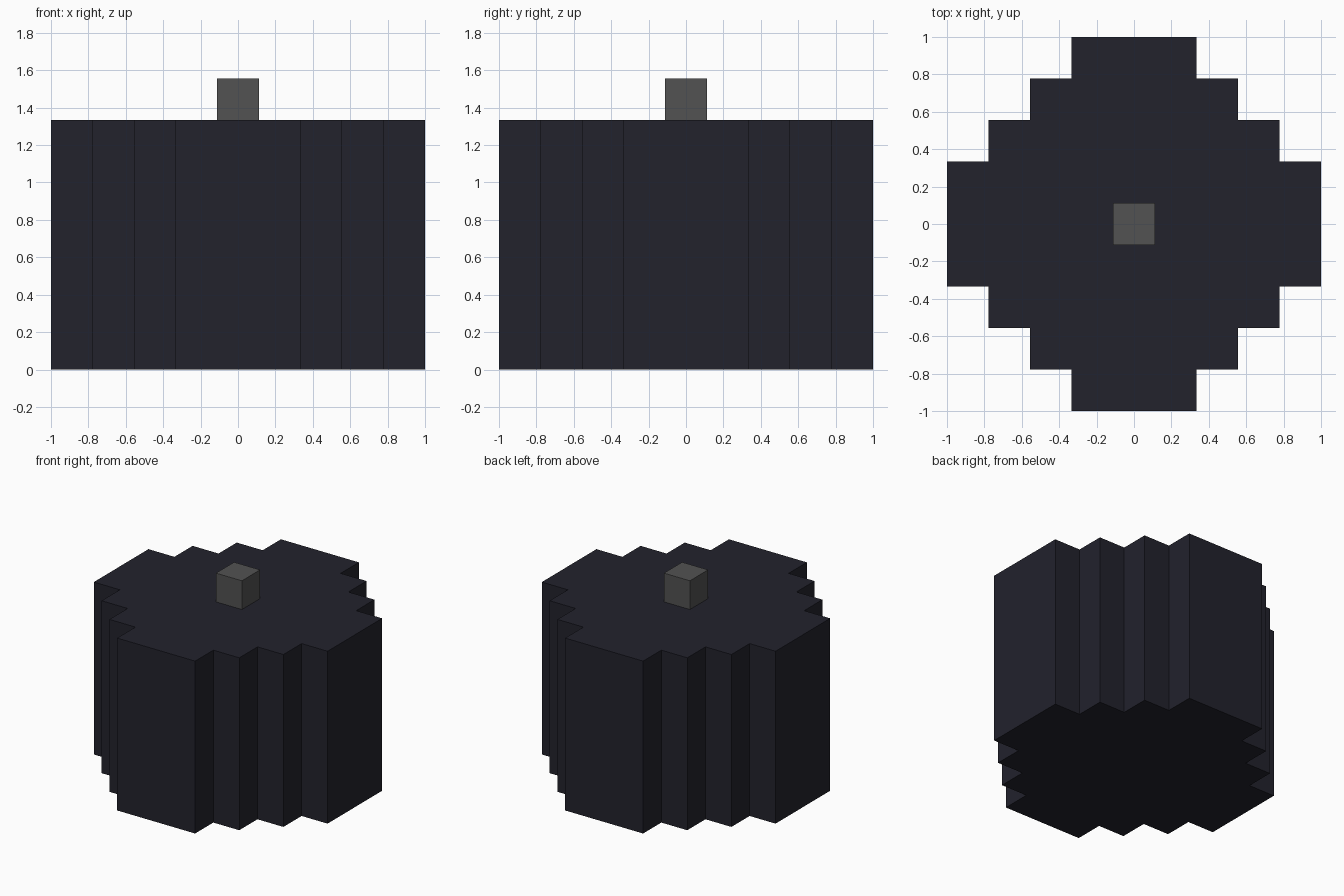
import bpy
import bmesh
from mathutils import Matrix, Vector

cube = bpy.data.objects.get("Cube")
if cube:
    bpy.data.objects.remove(cube, do_unlink=True)

UNIT = 1 / 9  # size of one block step
BODY_HEIGHT = 12 * UNIT


def make_material(name, color):
    mat = bpy.data.materials.new(name)
    mat.use_nodes = True
    mat.diffuse_color = color
    mat.node_tree.nodes["Principled BSDF"].inputs["Base Color"].default_value = color
    return mat


def make_prism(name, outline, bottom, height, mat):
    """Extrude a flat counter-clockwise outline straight up."""
    bm = bmesh.new()
    base = bm.faces.new([bm.verts.new((p.x, p.y, bottom)) for p in outline])
    result = bmesh.ops.extrude_face_region(bm, geom=[base], use_keep_orig=True)
    top = [v for v in result["geom"] if isinstance(v, bmesh.types.BMVert)]
    bmesh.ops.translate(bm, verts=top, vec=(0, 0, height))
    bmesh.ops.recalc_face_normals(bm, faces=bm.faces)
    mesh = bpy.data.meshes.new(name)
    bm.to_mesh(mesh)
    bm.free()
    mesh.materials.append(mat)
    obj = bpy.data.objects.new(name, mesh)
    bpy.context.collection.objects.link(obj)
    return obj


def four_fold(quarter):
    """Repeat a quarter outline around the z axis."""
    return [Matrix.Rotation(i * 1.5707963268, 2) @ (Vector(p) * UNIT)
            for i in range(4) for p in quarter]


charcoal = make_material("dark charcoal", (0.016, 0.016, 0.0255, 1))
grey = make_material("mid grey", (0.084, 0.084, 0.084, 1))

# Stepped round body
steps = [(9, 3), (7, 3), (7, 5), (5, 5), (5, 7), (3, 7), (3, 9)]
make_prism("body", four_fold(steps), 0, BODY_HEIGHT, charcoal)

# Small block on top
make_prism("top_block", four_fold([(1, 1)]), BODY_HEIGHT, 2 * UNIT, grey)
